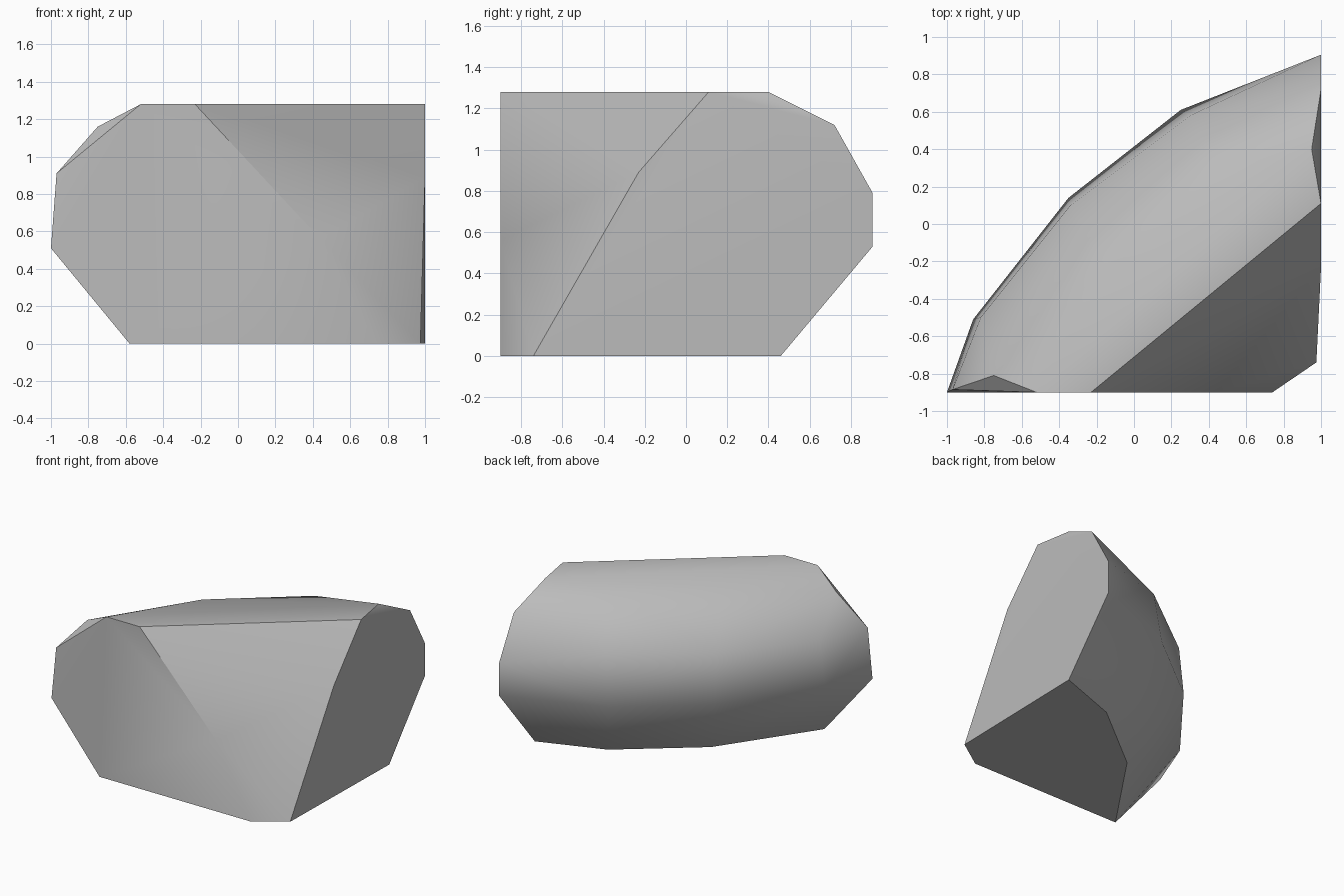
import bpy, bmesh, math

cube = bpy.data.objects.get("Cube")
if cube:
    bpy.data.objects.remove(cube, do_unlink=True)

# One flat stone colour
stone = bpy.data.materials.new("grey_stone")
stone.use_nodes = True
colour = (0.5, 0.5, 0.5, 1)
stone.diffuse_color = colour
stone.node_tree.nodes["Principled BSDF"].inputs["Base Color"].default_value = colour

# Curved back: stacked contours from the left side to the front
base = [(1, .46, 0), (.49, .275, 0), (-.09, -.185, 0), (-.58, -.9, 0)]
belly = [(1, .905, .53), (.25, .61, .53), (-.35, .14, .53), (-.86, -.51, .53), (-1, -.9, .51)]
shoulder = [(1, .905, .79), (.3, .58, .92), (-.34, .1, .92), (-.82, -.5, .92), (-.97, -.885, .91)]
crown = [(1, .72, 1.12), (.46, .3, 1.25), (-.15, -.23, 1.26), (-.75, -.81, 1.16)]
top = [(.95, .4, 1.28), (-.52, -.9, 1.28)]

# Slanted split plane: its front and left edges
split_front = [(-.23, -.9, 1.28), (.44, -.9, .56), (.74, -.9, 0)]
split_left = [(1, .11, 1.28), (1, -.23, .89), (.975, -.74, 0)]

# Boulder: faceted shell stretched over the contours
bm = bmesh.new()
for contour in (base, belly, shoulder, crown, top, split_front, split_left):
    for point in contour:
        bm.verts.new(point)
hull = bmesh.ops.convex_hull(bm, input=bm.verts)
loose = [v for v in bm.verts if not v.link_faces]
bmesh.ops.delete(bm, geom=loose, context='VERTS')
bmesh.ops.dissolve_limit(bm, angle_limit=math.radians(3), verts=[], edges=bm.edges)
bmesh.ops.recalc_face_normals(bm, faces=bm.faces)

mesh = bpy.data.meshes.new("boulder")
bm.to_mesh(mesh)
bm.free()
mesh.materials.append(stone)
boulder = bpy.data.objects.new("boulder", mesh)
bpy.context.collection.objects.link(boulder)

# Soft back, crisp broken edges
bpy.ops.object.select_all(action='DESELECT')
boulder.select_set(True)
bpy.context.view_layer.objects.active = boulder
bpy.ops.object.shade_smooth_by_angle(angle=math.radians(42))
